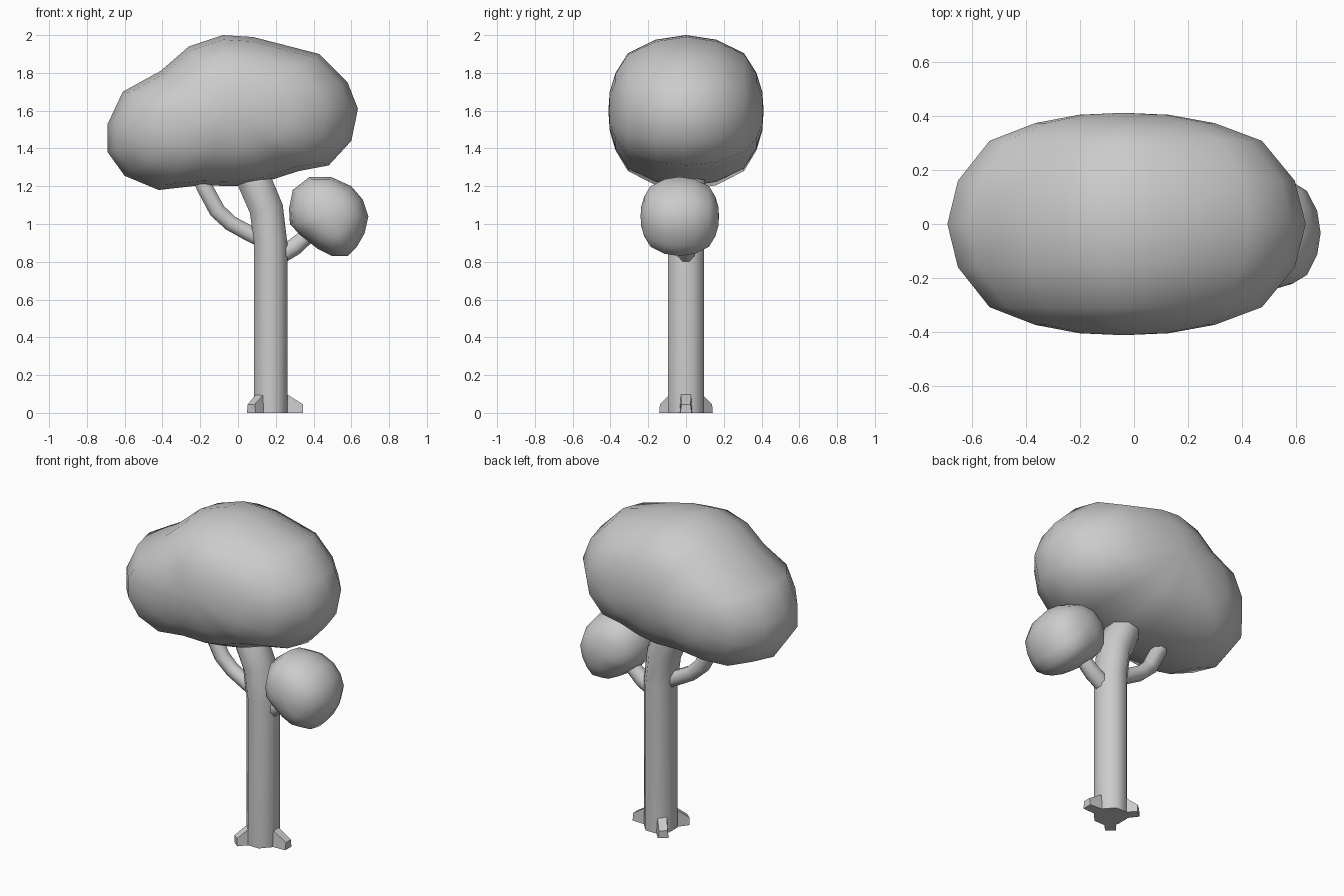
import bpy, bmesh, math
from mathutils import Vector

if "Cube" in bpy.data.objects:
    bpy.data.objects.remove(bpy.data.objects["Cube"])


def loft(name, rings, angle=60):
    """Skin equal-sized vertex rings into one closed smooth surface."""
    bm = bmesh.new()
    vs = [[bm.verts.new(p) for p in ring] for ring in rings]
    n = len(vs[0])
    for a, b in zip(vs, vs[1:]):
        for i in range(n):
            j = (i + 1) % n
            bm.faces.new((a[i], a[j], b[j], b[i]))
    bm.faces.new(vs[0])
    bm.faces.new(vs[-1])
    bmesh.ops.recalc_face_normals(bm, faces=bm.faces)
    mesh = bpy.data.meshes.new(name)
    bm.to_mesh(mesh)
    bm.free()
    ob = bpy.data.objects.new(name, mesh)
    bpy.context.collection.objects.link(ob)
    bpy.ops.object.select_all(action='DESELECT')
    ob.select_set(True)
    bpy.context.view_layer.objects.active = ob
    bpy.ops.object.shade_smooth_by_angle(angle=math.radians(angle))
    return ob


def foliage(name, outline, cx, cy, cz, depth):
    """Front outline shrinking towards the front and back tips."""
    half = [(1, 0), (.94, .39), (.76, .75), (.5, .91), (.25, .985), (.04, 1)]
    steps = [(s, -d) for s, d in reversed(half)] + half[1:]
    rings = [[(cx + s * (x - cx), cy + d * depth, cz + s * (z - cz))
              for x, z in outline] for s, d in steps]
    loft(name, rings, 80)


def limb(name, path, radii, y=0, sides=8, y_scale=1):
    """Tube along a path lying in the xz plane."""
    pts = [Vector((x, y, z)) for x, z in path]
    rings = []
    for i, p in enumerate(pts):
        t = (pts[min(i + 1, len(pts) - 1)] - pts[max(i - 1, 0)]).normalized()
        side = Vector((t.z, 0, -t.x))
        ring = []
        for k in range(sides):
            a = math.tau * (k + .5) / sides
            ring.append(p + radii[i] * (side * math.cos(a)
                        + Vector((0, y_scale, 0)) * math.sin(a)))
        rings.append(ring)
    loft(name, rings)


# Large crown
foliage("large_crown",
        [(-.69, 1.38), (-.69, 1.53), (-.61, 1.70), (-.41, 1.81), (-.26, 1.94),
         (-.08, 2.0), (.08, 1.99), (.43, 1.90), (.58, 1.75), (.635, 1.61),
         (.60, 1.44), (.48, 1.31), (.32, 1.28), (.15, 1.225), (0, 1.20),
         (-.20, 1.205), (-.42, 1.18), (-.60, 1.255)], -.04, 0, 1.6, .41)

# Small crown
foliage("small_crown",
        [(.27, 1.08), (.29, 1.18), (.38, 1.25), (.49, 1.25), (.60, 1.20),
         (.66, 1.13), (.69, 1.04), (.67, .95), (.63, .88), (.58, .83),
         (.50, .83), (.42, .87), (.33, .94), (.275, 1.0)],
        .48, -.033, 1.04, .207)

# Trunk and branches
limb("trunk", [(.173, 0), (.173, .9), (.15, 1.08), (.09, 1.22), (.06, 1.28)],
     [.095, .095, .097, .097, .09], y_scale=1.09)
limb("left_branch", [(.16, .90), (.06, .95), (-.04, 1.005), (-.11, 1.07),
                     (-.18, 1.2), (-.21, 1.27)],
     [.045, .045, .045, .047, .046, .04])
limb("right_branch", [(.2, .82), (.3, .88), (.37, .94), (.44, 1.02)],
     [.05, .05, .045, .04])

# Roots: sloping wedges around the foot
for name, deg, reach in (("right_root", 0, .172), ("back_root", 130, .16),
                         ("front_root", 230, .16)):
    rings = [[(d, -w, 0), (d, w, 0), (d, w * .8, h), (d, -w * .8, h)]
             for d, w, h in ((.04, .035, .12), (.1, .033, .09), (reach, .03, .045))]
    root = loft(name, rings, 30)
    root.location = (.173, 0, 0)
    root.rotation_euler.z = math.radians(deg)
